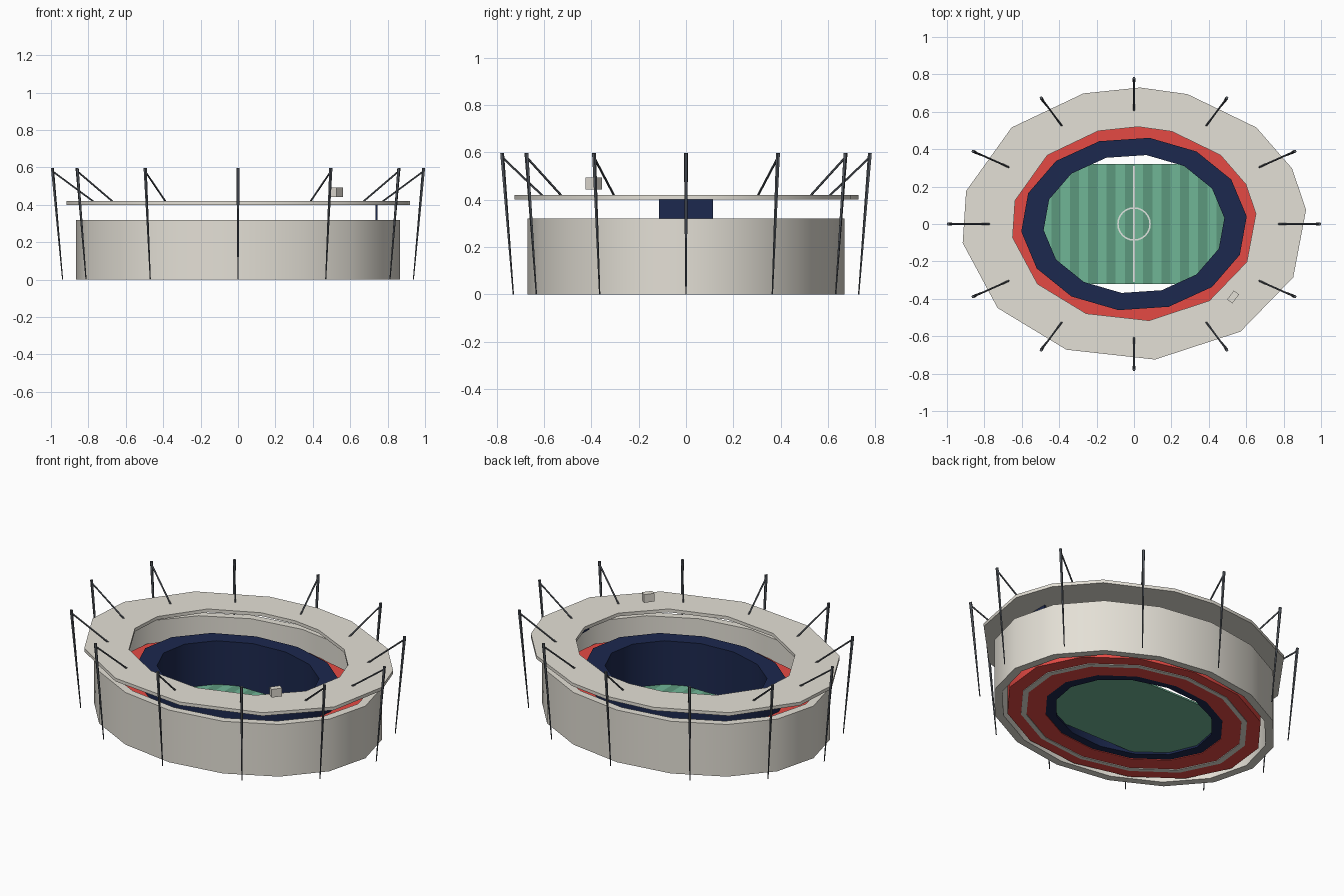
import bpy, bmesh, math
from mathutils import Vector

if "Cube" in bpy.data.objects:
    bpy.data.objects.remove(bpy.data.objects["Cube"])


def material(name, r, g, b):
    lin = lambda c: (c / 255 / 12.92) if c < 10 else ((c / 255 + 0.055) / 1.055) ** 2.4
    m = bpy.data.materials.new(name)
    m.diffuse_color = (lin(r), lin(g), lin(b), 1)
    m.use_nodes = True
    m.node_tree.nodes["Principled BSDF"].inputs["Base Color"].default_value = m.diffuse_color
    return m


CONCRETE = material("warm grey concrete", 228, 224, 214)
NAVY = material("navy seats", 28, 40, 78)
RED = material("red seats", 229, 74, 68)
LIGHT_GREEN = material("light green grass", 112, 182, 150)
DARK_GREEN = material("dark green grass", 92, 152, 125)
STEEL = material("dark steel", 84, 89, 96)
LINE = material("pale line paint", 225, 230, 225)


def make(name, bm, mat):
    bmesh.ops.recalc_face_normals(bm, faces=bm.faces)
    me = bpy.data.meshes.new(name)
    bm.to_mesh(me)
    bm.free()
    ob = bpy.data.objects.new(name, me)
    bpy.context.collection.objects.link(ob)
    me.materials.append(mat)
    return ob


def smooth(ob):
    bpy.ops.object.select_all(action='DESELECT')
    ob.select_set(True)
    bpy.context.view_layer.objects.active = ob
    bpy.ops.object.shade_smooth_by_angle(angle=math.radians(42))


def ring(name, outer, inner, z0, z1, mat, angles):
    """Elliptical tube with a rectangular section, one section per angle."""
    bm = bmesh.new()
    loops = []
    for d in angles:
        c, s = math.cos(math.radians(d)), math.sin(math.radians(d))
        loops.append([bm.verts.new((r[0] * c, r[1] * s, z)) for r, z in
                      ((outer, z0), (outer, z1), (inner, z1), (inner, z0))])
    for i, a in enumerate(loops):
        b = loops[(i + 1) % len(loops)]
        for k in range(4):
            bm.faces.new((a[k], b[k], b[(k + 1) % 4], a[(k + 1) % 4]))
    ob = make(name, bm, mat)
    smooth(ob)
    return ob


def box(name, centre, size, mat, turn=0):
    bm = bmesh.new()
    bmesh.ops.create_cube(bm, size=1)
    for v in bm.verts:
        v.co = Vector([v.co[i] * size[i] for i in range(3)])
    ob = make(name, bm, mat)
    ob.location = centre
    ob.rotation_euler.z = turn
    return ob


def rod(name, a, b, r0, r1, mat):
    a, b = Vector(a), Vector(b)
    bm = bmesh.new()
    bmesh.ops.create_cone(bm, cap_ends=True, segments=5, radius1=r0, radius2=r1,
                          depth=(b - a).length)
    ob = make(name, bm, mat)
    ob.location = (a + b) / 2
    ob.rotation_euler = (b - a).to_track_quat('Z', 'Y').to_euler()
    return ob


def spread(n, phase=0):
    return [phase + 360 * i / n for i in range(n)]


# outer wall and floating roof ring
ring("outer_wall", (0.865, 0.67), (0.815, 0.625), 0, 0.32, CONCRETE, spread(16))
ROOF = [6, 24, 45, 72, 88, 107, 135, 166, 188, 218, 247, 277, 308, 337]
ring("roof_ring", (0.925, 0.73), (0.655, 0.52), 0.40, 0.42, CONCRETE, ROOF)

# stands: low red tier outside, tall navy tier inside
ring("red_stand", (0.785, 0.605), (0.55, 0.42), 0.004, 0.20, RED, spread(14, 8))
ring("navy_stand", (0.605, 0.465), (0.485, 0.372), 0.008, 0.297, NAVY, spread(14, 5))
ring("base_ring", (0.70, 0.54), (0.665, 0.515), 0, 0.03, CONCRETE, spread(14, 8))

# striped pitch
bm = bmesh.new()
N = 20
rows = [[bm.verts.new((-0.49 + 0.98 * i / N, y, z)) for y, z in
         ((-0.32, 0.02), (-0.32, 0.03), (0.32, 0.03), (0.32, 0.02))] for i in range(N + 1)]
bm.faces.new(rows[0])
bm.faces.new(rows[-1])
for i in range(N):
    for k in range(4):
        f = bm.faces.new((rows[i][k], rows[i + 1][k], rows[i + 1][(k + 1) % 4], rows[i][(k + 1) % 4]))
        f.material_index = i % 2 if k == 1 else 0
pitch = make("pitch", bm, LIGHT_GREEN)
pitch.data.materials.append(DARK_GREEN)

# pitch markings
ring("centre_circle", (0.09, 0.09), (0.082, 0.082), 0.029, 0.035, LINE, spread(24))
box("halfway_line", (0, 0, 0.032), (0.012, 0.62, 0.006), LINE)

# scoreboard and camera cabin
box("scoreboard", (0.74, 0, 0.36), (0.012, 0.23, 0.08), NAVY)
box("camera_cabin", (0.53, -0.39, 0.468), (0.06, 0.035, 0.05), CONCRETE, math.radians(53))

# leaning masts with struts down to the roof
for i, d in enumerate(spread(12)):
    c, s = math.cos(math.radians(d)), math.sin(math.radians(d))
    rod(f"mast_{i}", (0.938 * c, 0.73 * s, 0), (0.993 * c, 0.778 * s, 0.597), 0.003, 0.009, STEEL)
    rod(f"strut_{i}", (0.77 * c, 0.605 * s, 0.415), (0.993 * c, 0.778 * s, 0.58), 0.005, 0.005, STEEL)
